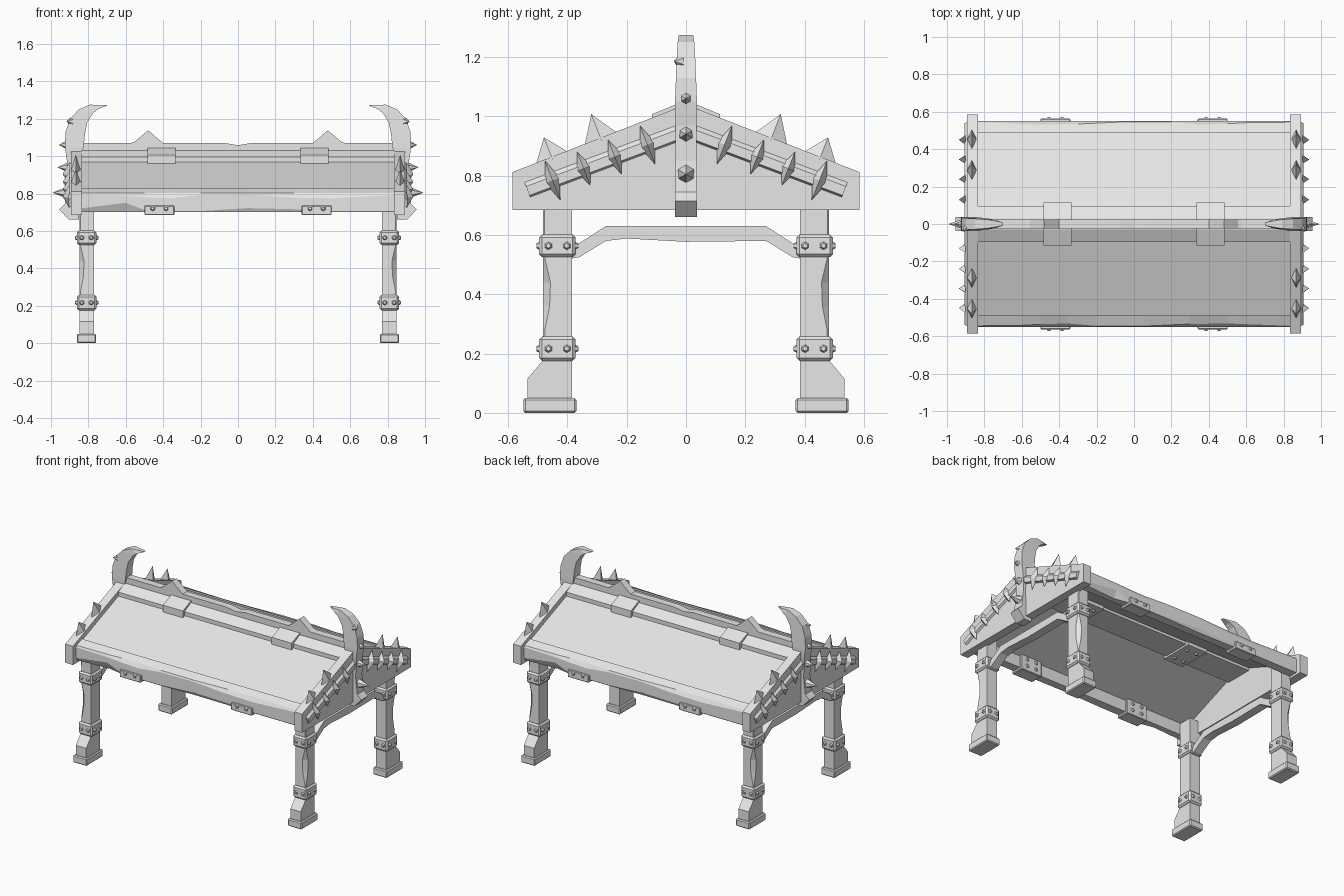
import bpy, bmesh
from mathutils import Vector

cube = bpy.data.objects.get("Cube")
if cube:
    bpy.data.objects.remove(cube, do_unlink=True)

grey = bpy.data.materials.new("plain_grey")
grey.use_nodes = True
COL = (0.8, 0.8, 0.8, 1)
grey.diffuse_color = COL
grey.node_tree.nodes["Principled BSDF"].inputs["Base Color"].default_value = COL

END = 0.84          # inner face of the gables
PITCH = 0.39        # roof slope


def mesh_object(name, bm):
    bmesh.ops.recalc_face_normals(bm, faces=bm.faces[:])
    me = bpy.data.meshes.new(name)
    bm.to_mesh(me)
    bm.free()
    me.materials.append(grey)
    ob = bpy.data.objects.new(name, me)
    bpy.context.collection.objects.link(ob)
    return ob


def loft(name, rings):
    """Skin equal rings of points and cap both ends."""
    bm = bmesh.new()
    rows = [[bm.verts.new(p) for p in ring] for ring in rings]
    n = len(rows[0])
    for a, b in zip(rows, rows[1:]):
        for i in range(n):
            j = (i + 1) % n
            bm.faces.new((a[i], a[j], b[j], b[i]))
    bm.faces.new(rows[0])
    bm.faces.new(rows[-1])
    return mesh_object(name, bm)


def box(name, lo, hi, bevel=0.0):
    bm = bmesh.new()
    bmesh.ops.create_cube(bm, size=1)
    for v in bm.verts:
        v.co = Vector([(l + h) / 2 + c * (h - l) for l, h, c in zip(lo, hi, v.co)])
    if bevel:
        bmesh.ops.bevel(bm, geom=bm.edges[:], offset=bevel, segments=1, affect='EDGES')
    return mesh_object(name, bm)


def spike(name, base, out, along, length, width, height):
    """Four-sided spike with a diamond base and a tip along out."""
    base, out, along = Vector(base), Vector(out).normalized(), Vector(along).normalized()
    side = out.cross(along)
    foot = [base + along * length, base + side * width, base - along * length, base - side * width]
    bm = bmesh.new()
    vs = [bm.verts.new(p) for p in foot]
    tip = bm.verts.new(base + out * height)
    bm.faces.new(vs)
    for i in range(4):
        bm.faces.new((vs[i], vs[(i + 1) % 4], tip))
    return mesh_object(name, bm)


def stud(name, base, out, radius, height, top=0.0):
    """Six-sided stud or thorn standing along out."""
    bm = bmesh.new()
    bmesh.ops.create_cone(bm, cap_ends=True, segments=6, radius1=radius, radius2=top, depth=height)
    out = Vector(out).normalized()
    turn = out.to_track_quat('Z', 'Y')
    for v in bm.verts:
        v.co = turn @ v.co + Vector(base) + out * height / 2
    return mesh_object(name, bm)


def rivet(base, out):
    stud("rivet", base, out, 0.014, 0.011, 0.008)


def roof_z(y, drop=0.0):
    return 1.04 - PITCH * abs(y) - drop


# Legs: foot, flared base, chipped shaft, riveted bands
def leg(sx, sy):
    def P(x, y, z):
        return (sx * x, sy * y, z)

    def span(name, lo, hi, bevel):
        a, b = P(*lo), P(*hi)
        box(name, [min(c) for c in zip(a, b)], [max(c) for c in zip(a, b)], bevel)

    span("foot", (0.758, 0.37, 0), (0.862, 0.548, 0.05), 0.006)
    loft("leg_base", [[P(x, y, z) for x, y in ((0.77, 0.385), (0.848, 0.385), (0.848, o), (0.77, o))]
                      for z, o in ((0.045, 0.535), (0.115, 0.535), (0.18, 0.48))])
    rings = []
    for z, c in ((0.17, 0.004), (0.28, 0.006), (0.36, 0.022), (0.44, 0.025), (0.52, 0.006), (0.77, 0.004)):
        rings.append([P(0.77, 0.385, z), P(0.848, 0.385, z), P(0.848, 0.482 - c, z),
                      P(0.848 - c, 0.482, z), P(0.77, 0.482, z)])
    loft("leg_shaft", rings)
    for lo, hi in ((0.175, 0.258), (0.525, 0.602)):
        span("leg_band", (0.757, 0.373, lo), (0.861, 0.495, hi), 0.01)
        mid = (lo + hi) / 2
        for y in (0.402, 0.464):
            rivet(P(0.86, y, mid), (sx, 0, 0))
            rivet(P(0.758, y, mid), (-sx, 0, 0))
        for x in (0.785, 0.835):
            rivet(P(x, 0.494, mid), (0, sy, 0))
            rivet(P(x, 0.374, mid), (0, -sy, 0))


# Gable end: board, chevron trim, spikes, horn and cross brace
def gable(sx):
    outline = [(-0.585, 0.685), (0.585, 0.685), (0.585, 0.812), (0, 1.04), (-0.585, 0.812)]
    loft("gable_board", [[(sx * x, y, z) for y, z in outline] for x in (END - 0.005, 0.893)])
    brace = [(-0.39, 0.52, 0.565), (-0.36, 0.525, 0.572), (-0.27, 0.58, 0.63), (-0.2, 0.588, 0.63),
             (0, 0.577, 0.63), (0.27, 0.58, 0.63), (0.36, 0.525, 0.572), (0.39, 0.52, 0.565)]
    loft("cross_brace", [[(sx * 0.78, y, a), (sx * 0.838, y, a), (sx * 0.838, y, b), (sx * 0.78, y, b)]
                         for y, a, b in brace])
    for sy in (-1, 1):
        up = Vector((0, sy * PITCH, 1)).normalized()
        rings = []
        for y in (0.0, 0.535):
            c = Vector((0, sy * y, 0.953 - 0.375 * y))
            rings.append([c + up * w + Vector((sx * x, 0, 0))
                          for w, x in ((-0.03, 0.885), (-0.02, 0.907), (0.012, 0.907), (0.035, 0.885))])
        loft("chevron_trim", rings)
        for y, size in ((0.13, 0.07), (0.24, 0.062), (0.345, 0.06), (0.45, 0.072)):
            spike("gable_spike", (sx * 0.9, sy * y, 0.953 - 0.375 * y), (sx, 0, 0), up, size, 0.026, 0.037)
        for y in (0.285, 0.45):
            spike("edge_spike", (sx * 0.867, sy * y, roof_z(y, 0.01)), up, (0, 1, -sy * PITCH),
                  0.062, 0.028, 0.095 if y < 0.3 else 0.08)
    # Horn sections: outer x, z, inner x, z, half thickness
    horn = [(0.905, 0.66, 0.85, 0.66, 0.037), (0.955, 0.715, 0.85, 0.7, 0.037), (0.925, 0.745, 0.85, 0.74, 0.036),
            (0.912, 0.85, 0.85, 0.85, 0.035), (0.914, 0.97, 0.845, 0.97, 0.036), (0.926, 1.05, 0.825, 1.05, 0.037),
            (0.922, 1.13, 0.818, 1.12, 0.034), (0.898, 1.2, 0.806, 1.18, 0.031), (0.85, 1.25, 0.775, 1.23, 0.028),
            (0.79, 1.275, 0.745, 1.253, 0.024), (0.7, 1.272, 0.705, 1.268, 0.008)]
    loft("horn", [[(sx * a, -h, b), (sx * a, h, b), (sx * c, h, d), (sx * c, -h, d)] for a, b, c, d, h in horn])
    for x, z, r, h in ((0.91, 0.805, 0.033, 0.082), (0.91, 0.94, 0.026, 0.055), (0.922, 1.06, 0.02, 0.035)):
        stud("horn_thorn", (sx * x, 0, z), (sx, 0, 0), r, h)
    stud("horn_thorn", (sx * 0.895, -0.02, 1.185), (sx, -1, 0.1), 0.022, 0.03)


# One roof slope: panel, worn eave beam and its clasps
def roof_side(sy):
    panel = [(0.03, 0.035), (0.51, 0.035), (0.51, 0.07), (0.03, 0.07)]
    loft("roof_panel", [[(x, sy * y, roof_z(y, d)) for y, d in panel] for x in (-END, END)])
    wear = [(-0.84, 0.02, 0.008), (-0.6, 0.05, 0.012), (-0.5, 0.012, 0.02), (-0.36, 0.006, 0.026),
            (-0.2, 0.006, 0.008), (0.05, 0.022, 0.006), (0.3, 0.016, 0.022), (0.5, 0.006, 0.026), (0.84, 0.006, 0.008)]
    rings = []
    for x, c, t in wear:
        ring = [(0.488, 0.7), (0.55 - c * 0.5, 0.7), (0.55, 0.7 + c), (0.55, 0.8 - t), (0.55 - t * 0.7, 0.803), (0.488, 0.826)]
        rings.append([(-sy * x, sy * y, z) for y, z in ring])
    loft("eave_beam", rings)
    for cx in (-0.42, 0.42):
        for a, b, top in ((0.472, 0.5, 0.8), (0.472, 0.563, 0.705), (0.54, 0.563, 0.735)):
            ys = sorted((sy * a, sy * b))
            box("eave_clasp", (cx - 0.08, ys[0], 0.685), (cx + 0.08, ys[1], top), 0.004)
        for dx in (-0.035, 0.035):
            rivet((cx + dx, sy * 0.562, 0.72), (0, sy, 0))
            for z in (0.72, 0.765):
                rivet((cx + dx, sy * 0.473, z), (0, -sy, 0))


# Ridge: beam, crest fin and wrapping clasps
def ridge():
    def beam(name, x0, x1, w, grow):
        pts = [(-w, 0.915 - grow), (w, 0.915 - grow), (w, 0.995 + grow), (0.03, 1.03 + grow),
               (-0.03, 1.03 + grow), (-w, 0.995 + grow)]
        loft(name, [[(x, y, z) for y, z in pts] for x in (x0, x1)])

    beam("ridge_beam", -END, END, 0.096, 0)
    crest = [(0, 1.058), (0.07, 1.07), (0.4, 1.07), (0.425, 1.09), (0.48, 1.138), (0.555, 1.075), (0.575, 1.07), (END, 1.07)]
    crest = [(-x, z) for x, z in reversed(crest[1:])] + crest
    loft("ridge_crest", [[(x, -0.025, 1), (x, 0.025, 1), (x, 0.025, z), (x, -0.025, z)] for x, z in crest])
    for cx in (-0.41, 0.41):
        beam("ridge_clasp", cx - 0.075, cx + 0.075, 0.115, 0.012)
        for dx in (-0.035, 0.035):
            for y in (-0.06, 0.06):
                rivet((cx + dx, y, 0.904), (0, 0, -1))


for sx in (-1, 1):
    gable(sx)
    for sy in (-1, 1):
        leg(sx, sy)
for sy in (-1, 1):
    roof_side(sy)
ridge()
